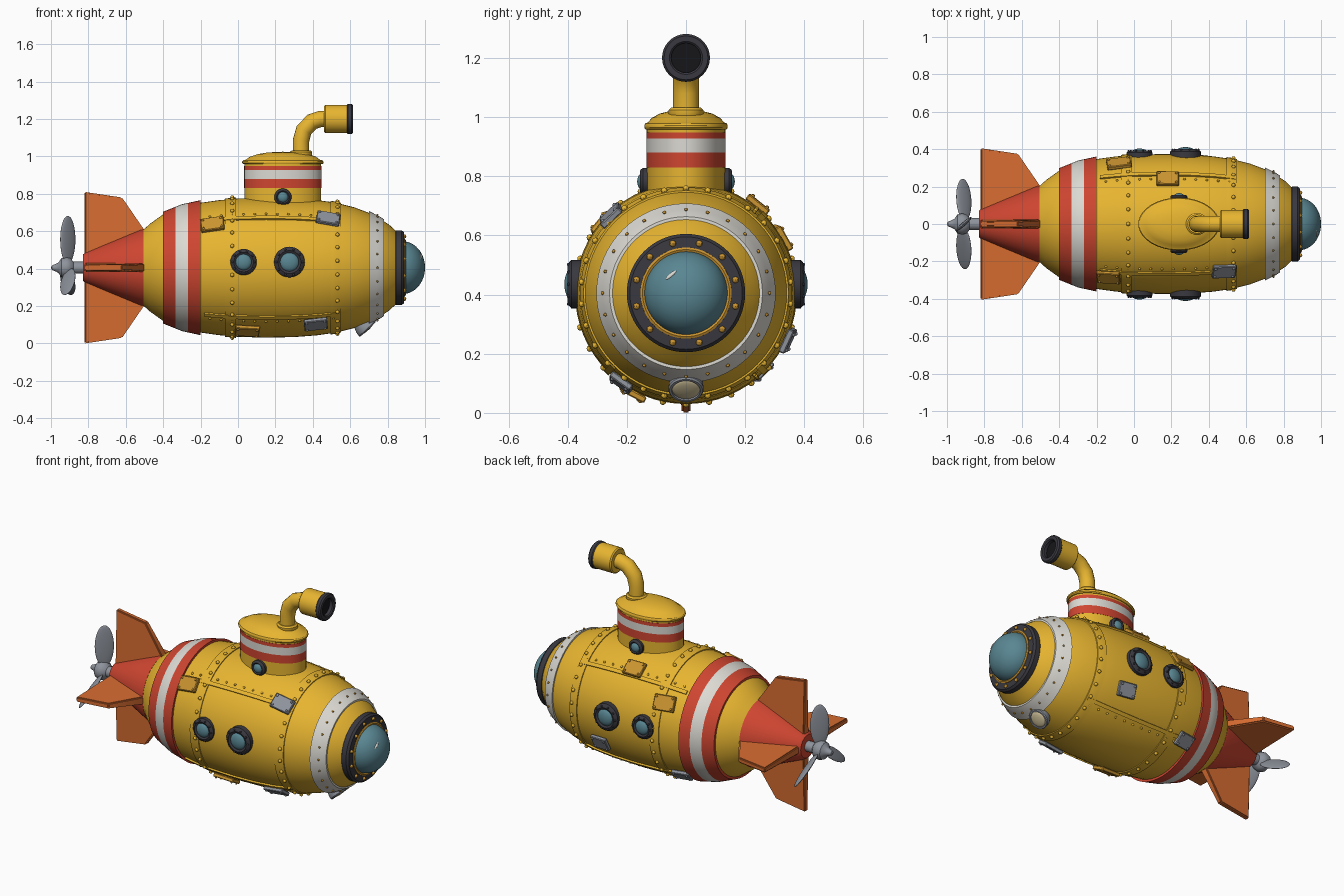
import bpy, bmesh
from math import sin, cos, pi, radians
from mathutils import Matrix, Vector

if "Cube" in bpy.data.objects:
    bpy.data.objects.remove(bpy.data.objects["Cube"])

CZ = 0.405  # height of the hull axis


def mat(name, *rgb):
    m = bpy.data.materials.new(name)
    m.diffuse_color = (*rgb, 1)
    m.use_nodes = True
    m.node_tree.nodes["Principled BSDF"].inputs["Base Color"].default_value = m.diffuse_color
    return m


YELLOW = mat("yellow", .80, .46, .03)
RED = mat("red", .62, .06, .03)
WHITE = mat("white", .72, .70, .65)
DARK = mat("dark", .04, .04, .05)
BLACK = mat("black", .008, .008, .01)
GLASS = mat("glass", .10, .24, .29)
ORANGE = mat("orange", .68, .15, .03)
GOLD = mat("gold", .60, .30, .03)
STEEL = mat("steel", .27, .29, .33)
CREAM = mat("cream", .65, .55, .33)


def finish(name, bm, m, angle=35):
    bmesh.ops.recalc_face_normals(bm, faces=bm.faces)
    me = bpy.data.meshes.new(name)
    bm.to_mesh(me)
    bm.free()
    me.shade_smooth()
    me.set_sharp_from_angle(angle=radians(angle))
    me.materials.append(m)
    ob = bpy.data.objects.new(name, me)
    bpy.context.collection.objects.link(ob)
    return ob


def aim(loc, axis):
    return Matrix.Translation(loc) @ Vector(axis).to_track_quat('Z', 'Y').to_matrix().to_4x4()


AXIS = aim((0, 0, CZ), (1, 0, 0))


def lathe(name, pts, m, mx=AXIS, segs=64, closed=False):
    """Spin (height, radius) points round local z."""
    bm = bmesh.new()
    vs = [bm.verts.new((r, 0, h)) for h, r in pts]
    es = [bm.edges.new(p) for p in zip(vs, vs[1:])]
    if closed:
        es.append(bm.edges.new((vs[-1], vs[0])))
    bmesh.ops.spin(bm, geom=vs + es, cent=(0, 0, 0), axis=(0, 0, 1), angle=2 * pi, steps=segs)
    bmesh.ops.remove_doubles(bm, verts=bm.verts, dist=1e-5)
    bm.transform(mx)
    return finish(name, bm, m)


def dome(h0, h, r, n=8):
    return [(h0 + h * sin(i * pi / 2 / n), r * cos(i * pi / 2 / n)) for i in range(n + 1)]


HULL = [(-.52, .19), (-.47, .235), (-.4, .285), (-.3, .325), (-.2, .347), (-.1, .361), (0, .37),
        (.15, .374), (.3, .371), (.42, .362), (.52, .348), (.62, .323), (.7, .293), (.76, .262),
        (.81, .228), (.85, .19)]


def hull_r(x):
    for (a, ra), (b, rb) in zip(HULL, HULL[1:]):
        if x <= b:
            return ra + (rb - ra) * (x - a) / (b - a)
    return HULL[-1][1]


def hull_frame(x, deg, off=0, roll=0):
    """Local z points out of the hull, local x runs along it."""
    a, s = radians(deg), (hull_r(x + .02) - hull_r(x - .02)) / .04
    out = Vector((0, cos(a), sin(a)))
    n = (out - Vector((s, 0, 0))).normalized()
    t = (Vector((1, 0, 0)) + out * s).normalized()
    p = Vector((x, 0, CZ)) + out * hull_r(x) + n * off
    mx = Matrix((t, n.cross(t), n)).transposed().to_4x4()
    return Matrix.Translation(p) @ mx @ Matrix.Rotation(radians(roll), 4, 'Z')


def band(name, x0, x1, off, m, n=4):
    xs = [x0 + (x1 - x0) * i / n for i in range(n + 1)]
    pts = [(x0, hull_r(x0) - .02)] + [(x, hull_r(x) + off) for x in xs] + [(x1, hull_r(x1) - .02)]
    lathe(name, pts, m)


def rivets(name, frames, m, r=.009):
    bm = bmesh.new()
    for f in frames:
        bmesh.ops.create_uvsphere(bm, u_segments=8, v_segments=6, radius=r, matrix=f)
    finish(name, bm, m)


def box(name, mx, size, m, bevel=.004):
    bm = bmesh.new()
    bmesh.ops.create_cube(bm, size=1, matrix=Matrix.Diagonal((*size, 1)))
    bmesh.ops.bevel(bm, geom=bm.edges[:], offset=bevel, segments=1, affect='EDGES')
    bm.transform(mx)
    finish(name, bm, m)


# Hull, tail cone and painted bands
lathe("hull", [(-.52, 0)] + HULL + [(.85, 0)], YELLOW)
lathe("tail_cone", [(-.505, 0), (-.505, .205), (-.52, .203), (-.815, .082), (-.83, .07), (-.83, 0)], RED)
band("rear_band_aft", -.4, -.333, .014, RED)
band("rear_band_middle", -.333, -.267, .014, WHITE)
band("rear_band_fore", -.267, -.2, .014, RED)
band("seam_aft", -.07, -.01, .006, YELLOW)
band("seam_fore", .495, .55, .006, YELLOW)
band("nose_band", .7, .78, .010, WHITE)
for i, x in enumerate((-.03, .53)):
    rivets(f"seam_rivets_{i}", [hull_frame(x, a * 12 + 6, .008) for a in range(30)], YELLOW, .011)
rivets("nose_band_rivets", [hull_frame(.74, a * 15, .011) for a in range(24)], GOLD, .006)

# Four lengthwise rails with rivets
for i, a in enumerate((45, 135, 225, 315)):
    bm = bmesh.new()
    xs = [-.18 + .06 * k for k in range(13)]
    rows = []
    for x in xs:
        f = hull_frame(x, a)
        rows.append([bm.verts.new(f @ Vector(c)) for c in
                     ((0, -.011, -.01), (0, -.011, .009), (0, .011, .009), (0, .011, -.01))])
    for p, q in zip(rows, rows[1:]):
        for k in range(4):
            bm.faces.new((p[k], p[k - 1], q[k - 1], q[k]))
    bm.faces.new(rows[0])
    bm.faces.new(rows[-1])
    finish(f"rail_{i}", bm, YELLOW)
    side = 5 if a in (45, 225) else -5
    rivets(f"rail_rivets_{i}", [hull_frame(x + .03, a + side, .001) for x in xs[:-1]], YELLOW, .007)

# Riveted repair patches: x, angle, roll, length, width, colour
for i, (x, a, roll, l, w, m) in enumerate([
        (-.135, 141, 4, .125, .085, GOLD), (.48, 134, -6, .125, .085, STEEL),
        (.415, 234, 3, .125, .085, STEEL), (.05, 242, -4, .13, .09, GOLD),
        (-.08, 30, 6, .13, .09, GOLD), (.18, 51, 0, .12, .09, GOLD),
        (.34, -25, 5, .11, .085, STEEL), (-.15, -46, -6, .11, .085, STEEL)]):
    f = hull_frame(x, a, .012, roll)
    box(f"patch_{i}", f, (l, w, .022), m)
    rivets(f"patch_rivets_{i}", [f @ Matrix.Translation((u * (l / 2 - .014), v * (w / 2 - .014), .011))
                                 for u in (-1, 1) for v in (-1, 1)], m, .007)

# Nose window
lathe("nose_ring", [(.835, .14), (.835, .19), (.845, .2), (.875, .2), (.887, .19), (.89, .15), (.88, .14)],
      DARK, closed=True)
lathe("nose_trim", [(.88, .155), (.893, .154), (.897, .147), (.893, .139), (.88, .137)], GOLD, closed=True)
lathe("nose_glass", dome(.88, .12, .141, 12), GLASS)
rivets("nose_bolts", [Matrix.Translation((.889, .173 * cos(radians(a * 30 + 15)), CZ + .173 * sin(radians(a * 30 + 15))))
                      for a in range(12)], GOLD, .011)
bm = bmesh.new()
bmesh.ops.create_uvsphere(bm, u_segments=12, v_segments=8, radius=1,
                          matrix=Matrix.Translation((.976, -.05, CZ + .06)) @ Matrix.Rotation(radians(40), 4, 'X')
                          @ Matrix.Diagonal((.008, .024, .007, 1)))
finish("glass_glint", bm, WHITE)


# Side portholes, mirrored front and back
def porthole(name, x, y, z, r, depth):
    for tag, s in (("front", -1), ("back", 1)):
        mx = aim((x, s * y, z), (0, s, 0))
        d = depth
        lathe(f"{name}_ring_{tag}", [(-.03, r * .6), (-.03, r), (d * .6, r), (d * .85, r * .9), (d, r * .75),
                                     (d * .8, r * .6)], DARK, mx, 32, True)
        lathe(f"{name}_glass_{tag}", dome(d * .6, d * .75, r * .63, 6), GLASS, mx, 32)
        if r > .06:
            rivets(f"{name}_bolts_{tag}", [mx @ Matrix.Translation((r * .85 * cos(k * pi / 5), r * .85 * sin(k * pi / 5), d * .9))
                                           for k in range(10)], DARK, .006)


porthole("aft_porthole", .03, .363, .435, .07, .03)
porthole("fore_porthole", .275, .368, .435, .082, .032)
porthole("tower_porthole", .24, .13, .782, .046, .026)

# Oval conning tower
TOWER = Matrix.Translation((.24, 0, 0)) @ Matrix.Diagonal((.205, .133, 1, 1))
for name, z0, z1, r, m in [("tower_base", .66, .83, 1, YELLOW), ("tower_stripe_low", .83, .88, 1.01, RED),
                           ("tower_stripe_mid", .88, .927, 1.01, WHITE),
                           ("tower_stripe_top", .927, .948, 1.01, RED), ("tower_neck", .948, .965, 1, YELLOW)]:
    lathe(name, [(z0, 0), (z0, r), (z1, r), (z1, 0)], m, TOWER, 48)
lathe("tower_lid", [(.958, 0), (.958, 1.03), (.964, 1.06), (.972, 1.06), (.979, 1.03), (.982, .97), (.998, .86),
                    (1.012, .66), (1.021, .4), (1.025, 0)], YELLOW, TOWER, 48)

# Periscope
lathe("periscope_collar", [(1.0, 0), (1.0, .055), (1.01, .059), (1.024, .059), (1.032, .05), (1.032, 0)],
      YELLOW, Matrix.Translation((.337, 0, 0)), 32)
cu = bpy.data.curves.new("periscope_pipe", 'CURVE')
cu.dimensions = '3D'
cu.bevel_depth = .044
cu.bevel_resolution = 6
cu.use_fill_caps = True
path = [(.337, 1.0), (.337, 1.085), (.352, 1.14), (.395, 1.185), (.44, 1.2), (.49, 1.2)]
sp = cu.splines.new('POLY')
sp.points.add(len(path) - 1)
for p, (x, z) in zip(sp.points, path):
    p.co = (x, 0, z, 1)
sp.use_smooth = True
cu.materials.append(YELLOW)
bpy.context.collection.objects.link(bpy.data.objects.new("periscope_pipe", cu))
EYE = aim((0, 0, 1.2), (1, 0, 0))
lathe("periscope_head", [(.46, 0), (.46, .069), (.467, .076), (.585, .076), (.585, 0)], YELLOW, EYE, 32)
lathe("periscope_rim", [(.582, .05), (.582, .076), (.588, .081), (.606, .081), (.614, .074), (.614, .056), (.608, .05)],
      DARK, EYE, 32, True)
lathe("periscope_lens", [(.589, 0), (.589, .053)], BLACK, EYE, 32)

# Four tapered fins
OUTLINE = [(-.82, .05, .025), (-.5, .14, .025), (-.5, .2, .024), (-.62, .375, .016), (-.82, .405, .015)]
for i in range(4):
    bm = bmesh.new()
    a, b = [[bm.verts.new((x, s * t, r)) for x, r, t in OUTLINE] for s in (-1, 1)]
    bm.faces.new(a)
    bm.faces.new(b)
    for k in range(5):
        bm.faces.new((a[k], a[k - 1], b[k - 1], b[k]))
    bmesh.ops.recalc_face_normals(bm, faces=bm.faces)
    bmesh.ops.bevel(bm, geom=bm.edges[:], offset=.006, segments=2, affect='EDGES')
    bm.transform(Matrix.Translation((0, 0, CZ)) @ Matrix.Rotation(i * pi / 2, 4, 'X'))
    finish(f"fin_{i}", bm, ORANGE)

# Propeller
lathe("propeller_hub", [(-1, 0), (-.995, .012), (-.975, .02), (-.96, .028), (-.945, .05), (-.92, .057), (-.895, .05),
                        (-.88, .032), (-.82, .032), (-.82, 0)], STEEL, segs=32)
for i in range(3):
    bm = bmesh.new()
    bmesh.ops.create_uvsphere(bm, u_segments=24, v_segments=16, radius=1,
                              matrix=Matrix.Translation((-.91, 0, CZ)) @ Matrix.Rotation(i * 2 * pi / 3, 4, 'X')
                              @ Matrix.Translation((0, 0, .15)) @ Matrix.Rotation(radians(42), 4, 'Z')
                              @ Matrix.Diagonal((.054, .011, .127, 1)))
    finish(f"propeller_blade_{i}", bm, STEEL)

# Headlight under the nose
LAMP = aim((.675, 0, .097), (.68, 0, -.73))
lathe("headlight", [(-.06, 0), (-.06, .035), (-.02, .05), (.0, .058), (.024, .06), (.03, .056), (.03, .048), (.022, .047)],
      STEEL, LAMP, 32)
lathe("headlight_lens", dome(.022, .012, .048, 5), CREAM, LAMP, 32)
